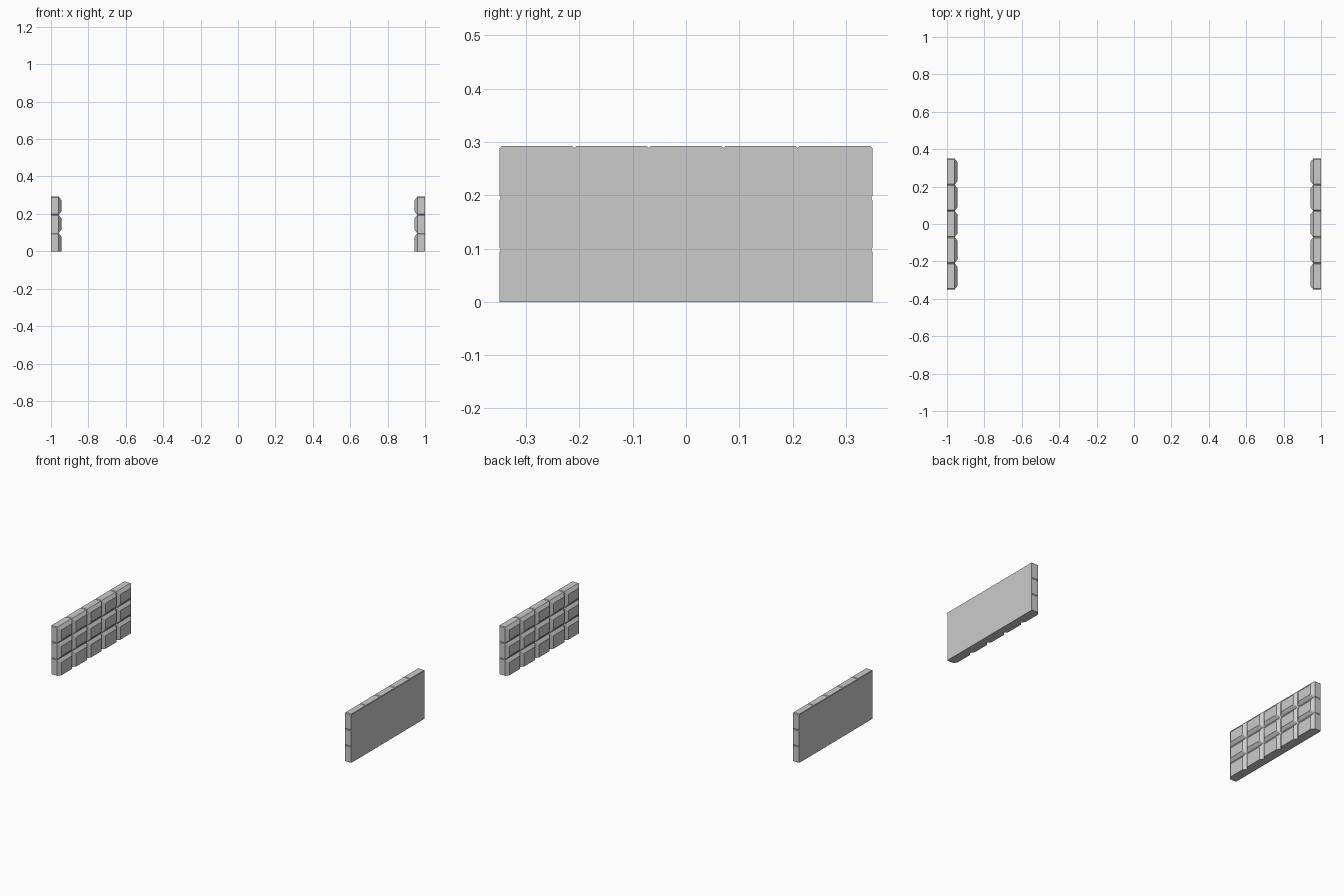
import bpy, bmesh

if "Cube" in bpy.data.objects:
    bpy.data.objects.remove(bpy.data.objects["Cube"])

COLS, ROWS = 5, 3
W, H = 0.14, 0.0975          # brick cell size
X_OUT, X_IN = -1.0, -0.944   # outer and inner face of the left wall
CH_X, CH = 0.015, 0.019      # big chamfer round the inner face
NICK = 0.004                 # small chamfer on the edges running through


def add_mirror(ob):
    m = ob.modifiers.new("other_side", 'MIRROR')
    m.use_axis = (True, False, False)
    m.use_clip = False


def finish(name, bm):
    bmesh.ops.recalc_face_normals(bm, faces=bm.faces)
    me = bpy.data.meshes.new(name)
    bm.to_mesh(me)
    bm.free()
    ob = bpy.data.objects.new(name, me)
    bpy.context.collection.objects.link(ob)
    add_mirror(ob)


def ring(bm, x, y0, y1, z0, z1, c, square_bottom):
    # Rectangle with nicked corners; bottom corners stay square on the floor row
    b = 0.0002 if square_bottom else c
    pts = [(y0 + b, z0), (y1 - b, z0), (y1, z0 + b), (y1, z1 - c),
           (y1 - c, z1), (y0 + c, z1), (y0, z1 - c), (y0, z0 + b)]
    return [bm.verts.new((x, y, z)) for y, z in pts]


def brick(bm, y0, z0, floor):
    y1, z1 = y0 + W, z0 + H
    zi = z0 if floor else z0 + CH
    rings = [ring(bm, X_OUT + 0.0015, y0, y1, z0, z1, NICK, floor),
             ring(bm, X_IN - CH_X, y0, y1, z0, z1, NICK, floor),
             ring(bm, X_IN, y0 + CH, y1 - CH, zi, z1 - CH, NICK / 2, floor)]
    for a, b in zip(rings, rings[1:]):
        for i in range(8):
            j = (i + 1) % 8
            bm.faces.new((a[i], a[j], b[j], b[i]))
    bm.faces.new(rings[0])
    bm.faces.new(rings[-1])


# Chamfered bricks in a grid
bm = bmesh.new()
for r in range(ROWS):
    for c in range(COLS):
        brick(bm, (c - COLS / 2) * W, r * H, r == 0)
finish("wall_bricks", bm)

# Flat backing slab that closes the outer face
bm = bmesh.new()
x1 = X_IN - CH_X + 0.001
top = ROWS * H - NICK
half = COLS * W / 2 - 0.002
bmesh.ops.create_cube(bm, size=1)
for v in bm.verts:
    v.co = (x1 if v.co.x > 0 else X_OUT,
            half if v.co.y > 0 else -half,
            top if v.co.z > 0 else 0.0)
finish("wall_backing", bm)
